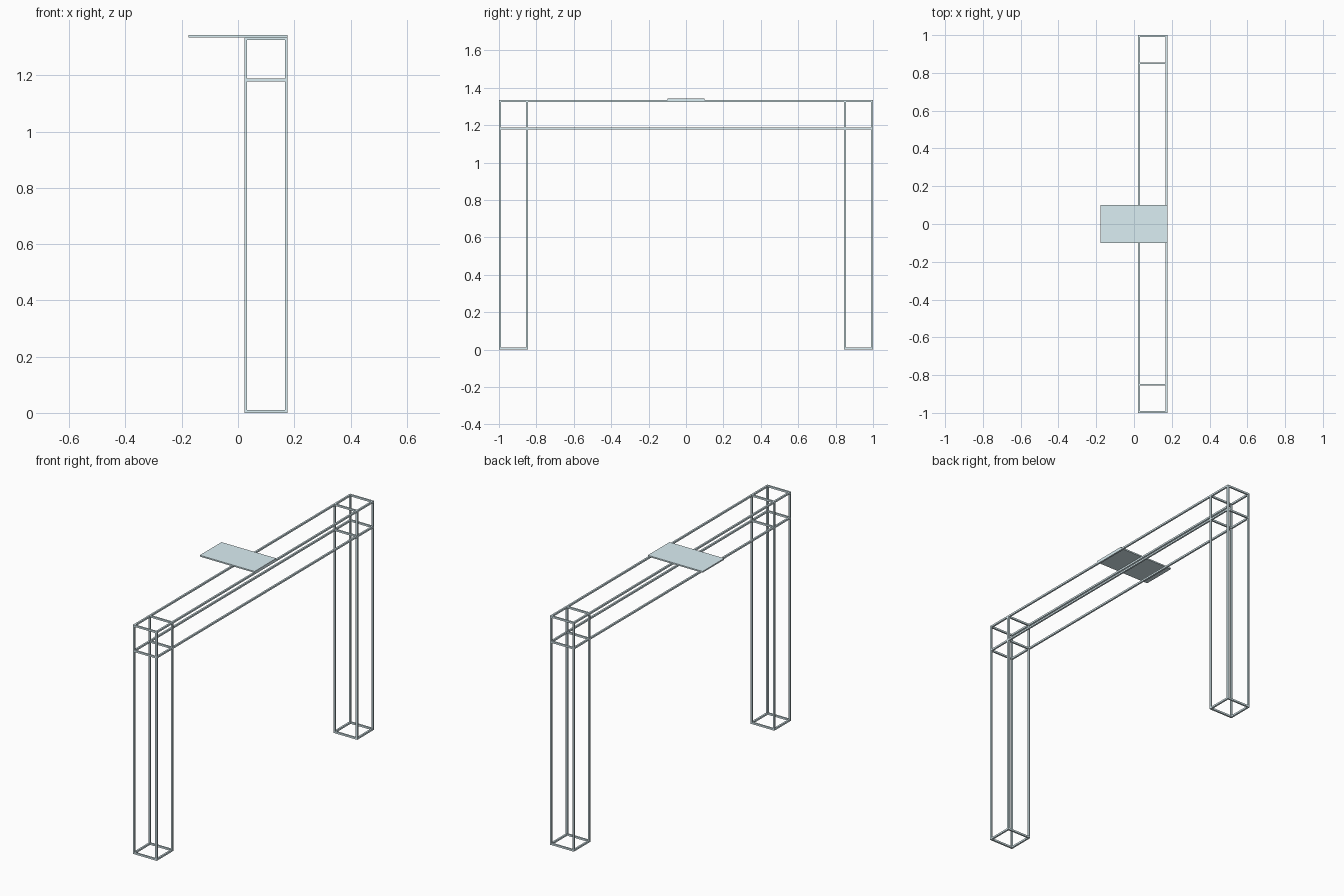
import bpy
import bmesh
from mathutils import Matrix, Vector

if "Cube" in bpy.data.objects:
    bpy.data.objects.remove(bpy.data.objects["Cube"])

T = 0.01                     # bar thickness
X0, X1 = 0.0225, 0.1765      # frame depth
H, W = 1.335, 0.154          # frame height, truss width
h = T / 2

mat = bpy.data.materials.new("blue_grey_metal")
mat.diffuse_color = (0.71, 0.86, 0.9, 1)
mat.use_nodes = True
mat.node_tree.nodes["Principled BSDF"].inputs["Base Color"].default_value = mat.diffuse_color


def box(bm, lo, hi):
    lo, hi = Vector(lo), Vector(hi)
    bmesh.ops.create_cube(bm, size=1, matrix=Matrix.Translation((lo + hi) / 2)
                          @ Matrix.Diagonal((*(hi - lo), 1)))


def bar(bm, a, b):
    # square bar between two centre points
    box(bm, [min(p, q) - h for p, q in zip(a, b)], [max(p, q) + h for p, q in zip(a, b)])


def finish(bm, name):
    mesh = bpy.data.meshes.new(name)
    bm.to_mesh(mesh)
    bm.free()
    mesh.materials.append(mat)
    ob = bpy.data.objects.new(name, mesh)
    bpy.context.collection.objects.link(ob)


xs = (X0 + h, X1 - h)
top, low = H - h, H - W + h - 0.003

# truss legs: four posts and three square rings each
for side, name in ((-1, "front_leg"), (1, "back_leg")):
    bm = bmesh.new()
    ys = (side * (1 - h), side * (1 - W + h))
    for x in xs:
        for y in ys:
            bar(bm, (x, y, h), (x, y, top))
    for z in (h, low, top):
        for y in ys:
            bar(bm, (xs[0], y, z), (xs[1], y, z))
        for x in xs:
            bar(bm, (x, ys[0], z), (x, ys[1], z))
    finish(bm, name)

# overhead beam: four long bars
bm = bmesh.new()
for x in xs:
    for z in (low, top):
        bar(bm, (x, -1 + h, z), (x, 1 - h, z))
finish(bm, "overhead_beam")

# flat plate resting on the beam
bm = bmesh.new()
box(bm, (-0.1765, -0.1, H), (0.1765, 0.1, H + 0.008))
finish(bm, "top_plate")
